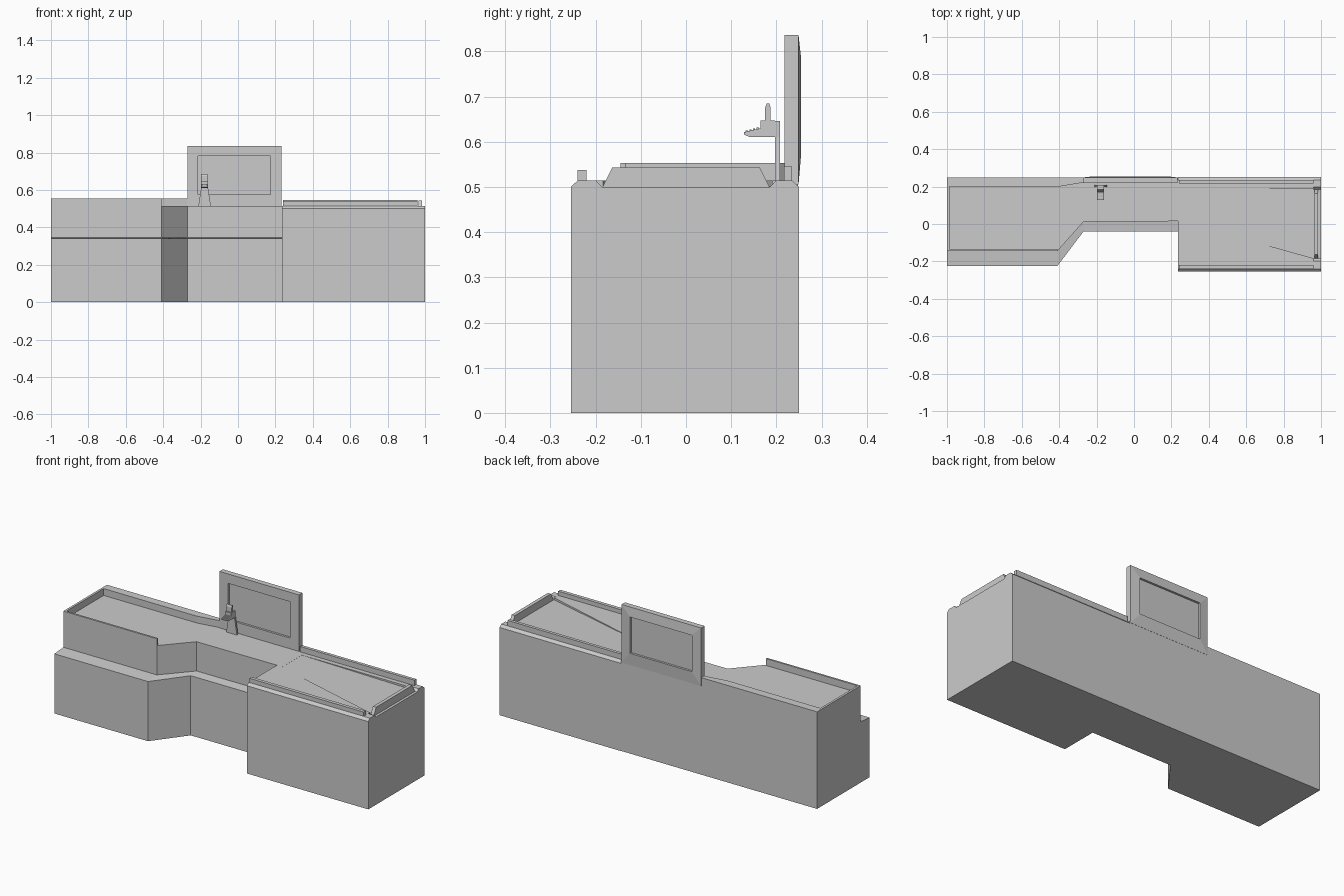
import bpy, bmesh

if "Cube" in bpy.data.objects:
    bpy.data.objects.remove(bpy.data.objects["Cube"])


def loft(name, rings, skip_sides=(), start=True, end=True):
    """Bridge equal-length rings of points in order, capping the ends."""
    bm = bmesh.new()
    vs = [[bm.verts.new(p) for p in r] for r in rings]
    n = len(rings[0])
    for a, b in zip(vs, vs[1:]):
        for i in range(n):
            if i not in skip_sides:
                j = (i + 1) % n
                bm.faces.new((a[i], a[j], b[j], b[i]))
    if start:
        bm.faces.new(vs[0][::-1])
    if end:
        bm.faces.new(vs[-1])
    bmesh.ops.recalc_face_normals(bm, faces=bm.faces)
    me = bpy.data.meshes.new(name)
    bm.to_mesh(me)
    bm.free()
    ob = bpy.data.objects.new(name, me)
    bpy.context.collection.objects.link(ob)
    return ob


def at_z(pts, z):
    return [(x, y, z) for x, y in pts]


def at_x(pts, x):
    return [(x, y, z) for y, z in pts]


def box(name, x0, x1, y0, y1, z0, z1):
    pts = [(x0, y0), (x1, y0), (x1, y1), (x0, y1)]
    return loft(name, [at_z(pts, z0), at_z(pts, z1)])


def cut(ob, cutter):
    cutter.hide_render = True
    m = ob.modifiers.new("cut", 'BOOLEAN')
    m.operation, m.solver, m.object = 'DIFFERENCE', 'EXACT', cutter
    bpy.context.view_layer.objects.active = ob
    bpy.ops.object.modifier_apply(modifier=m.name)
    bpy.data.objects.remove(cutter)


TOP, BACK, STEP = 0.514, 0.248, 0.235

# Left and middle counter: wide base, ledge, recessed upper wall
rear = [(STEP, BACK), (-1, BACK)]
lower = [(-1, -0.225), (-0.41, -0.225), (-0.27, -0.04), (STEP, -0.04)] + rear
upper = [(-1, -0.145), (-0.41, -0.145), (-0.27, 0.012), (STEP, 0.015)] + rear
loft("counter_body", [at_z(lower, 0), at_z(lower, 0.34),
                      at_z(upper, 0.347), at_z(upper, TOP)], skip_sides=(3,))

# Raised rim around the left tray, tapering towards the screen
rim = [(-0.41, -0.145), (-1, -0.145), (-1, BACK), (-0.27, BACK), (-0.27, 0.222),
       (-0.4, 0.2), (-0.987, 0.2), (-0.987, -0.134), (-0.41, -0.134)]
loft("tray_rim", [at_z(rim, TOP), at_z(rim, 0.553)], start=False)

# Right counter block with chamfered long edges
prof = [(-0.255, 0), (-0.255, 0.5), (-0.24, TOP), (0.235, TOP), (0.25, 0.5), (0.25, 0)]
block = loft("right_counter", [at_x(prof, STEP), at_x(prof, 1)])

# Sloping bagging floor and the trench at its end
floor = [(0.27, 0.01, 0.5135), (0.965, -0.185, 0.502),
         (0.965, 0.19, 0.502), (0.27, 0.19, 0.5135)]
cut(block, loft("floor_cutter", [floor, [(x, y, 0.6) for x, y, z in floor]]))
trench = [(-0.185, 0.5), (0.185, 0.5), (0.205, 0.52), (-0.205, 0.52)]
cut(block, loft("trench_cutter", [at_x(trench, 0.96), at_x(trench, 1.05)]))

# Guard rails of the right counter
box("front_rail", 0.24, 0.96, -0.24, -0.22, TOP, 0.538)
box("back_rail", 0.24, 0.96, 0.217, 0.235, TOP, 0.545)
end = [(-0.185, 0.5), (0.185, 0.5), (0.163, 0.543), (-0.163, 0.543)]
loft("end_rail", [at_x(end, 0.965), at_x(end, 0.985)])


# Screen board: recessed panel in front, sloped frame with recess behind
def rect(x0, x1, z0, z1, y):
    return [(x0, y, z0), (x1, y, z0), (x1, y, z1), (x0, y, z1)]


outer, inner = (-0.27, 0.232, 0.505, 0.836), (-0.215, 0.175, 0.575, 0.782)
loft("screen_board", [rect(*inner, 0.23), rect(*inner, 0.218), rect(*outer, 0.218),
                      rect(*outer, 0.249), rect(*inner, 0.255), rect(*inner, 0.243)])

# Card terminal: tapered post, stepped keypad head and top knob
post = [(-0.212, TOP), (-0.145, TOP), (-0.16, 0.61), (-0.16, 0.646),
        (-0.197, 0.646), (-0.197, 0.61)]
loft("terminal_post", [[(x, y, z) for x, z in post] for y in (0.197, 0.208)])
head = [(0.197, 0.61), (0.142, 0.61), (0.128, 0.616), (0.128, 0.621),
        (0.165, 0.63), (0.165, 0.647), (0.197, 0.647)]
loft("terminal_head", [at_x(head, -0.197), at_x(head, -0.16)])
for i in range(4):
    y = 0.132 + i * 0.008
    z = 0.62 + i * 0.002
    box("terminal_key_row", -0.192, -0.165, y, y + 0.005, z, z + 0.005)
knob = [(0.175, 0.647), (0.187, 0.647), (0.187, 0.677), (0.184, 0.685),
        (0.179, 0.685), (0.175, 0.675)]
loft("terminal_knob", [at_x(knob, -0.197), at_x(knob, -0.162)])
